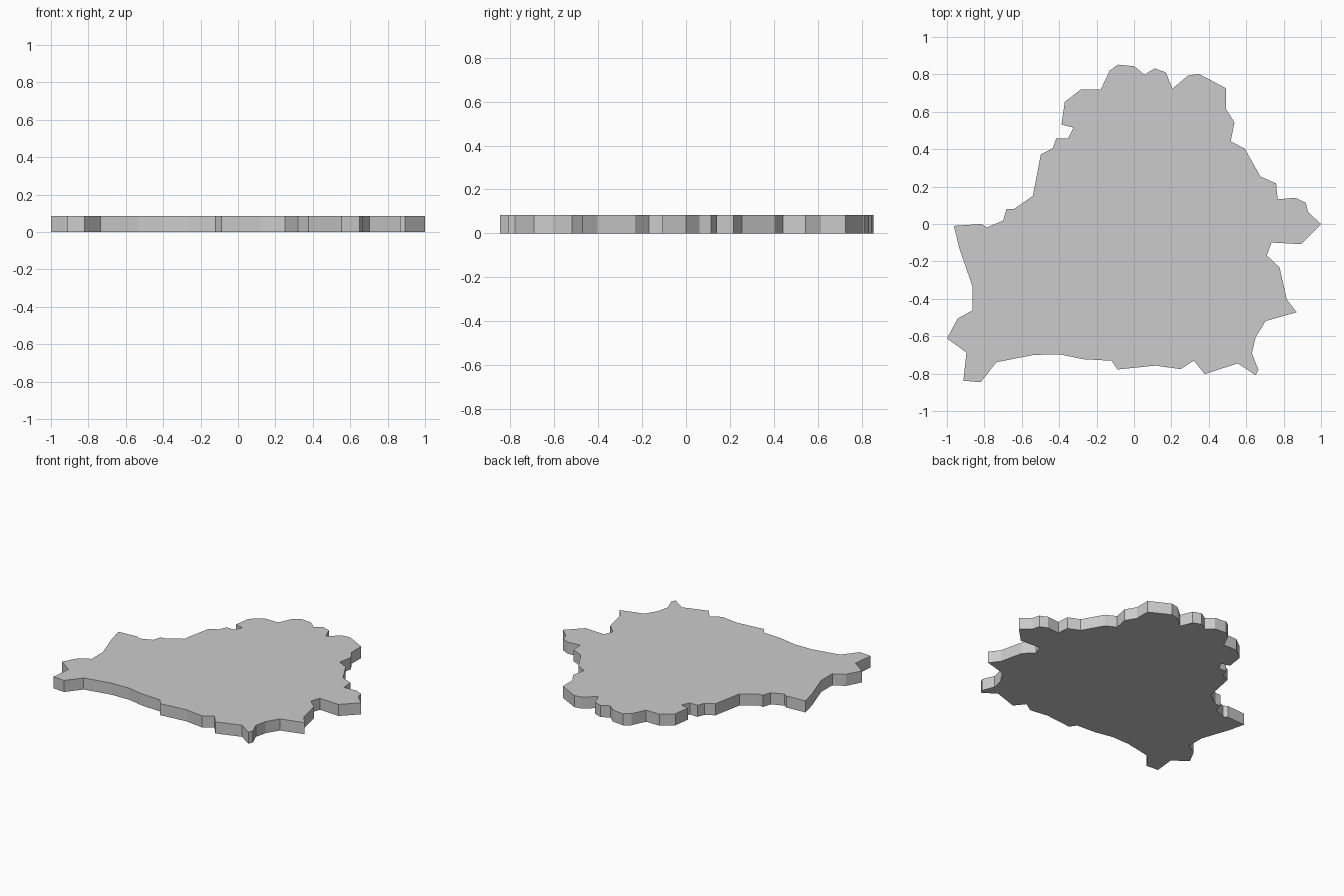
import bpy
import bmesh

THICKNESS = 0.085

# Outline of the plate, clockwise seen from above, one line per side
west_to_north = [
    (-0.963, -0.01), (-0.816, 0.0), (-0.787, -0.018), (-0.70, 0.018), (-0.682, 0.08),
    (-0.642, 0.08), (-0.541, 0.15), (-0.498, 0.372), (-0.435, 0.405), (-0.415, 0.458),
    (-0.352, 0.458), (-0.324, 0.515), (-0.388, 0.532), (-0.37, 0.653), (-0.286, 0.718)]
north = [
    (-0.178, 0.718), (-0.13, 0.82), (-0.086, 0.852), (0.003, 0.843), (0.056, 0.798),
    (0.11, 0.832), (0.17, 0.81), (0.206, 0.724), (0.288, 0.793), (0.345, 0.803)]
east = [
    (0.492, 0.726), (0.492, 0.615), (0.537, 0.543), (0.517, 0.442), (0.592, 0.403),
    (0.676, 0.254), (0.76, 0.217), (0.768, 0.132), (0.863, 0.14), (0.918, 0.114),
    (0.932, 0.062), (1.0, 0.0), (0.892, -0.108), (0.735, -0.099), (0.71, -0.168),
    (0.778, -0.232), (0.817, -0.403), (0.87, -0.472), (0.703, -0.519), (0.65, -0.607)]
south = [
    (0.63, -0.692), (0.665, -0.778), (0.65, -0.808), (0.554, -0.745), (0.378, -0.803),
    (0.32, -0.73), (0.25, -0.776), (0.114, -0.757), (-0.088, -0.778), (-0.12, -0.731),
    (-0.27, -0.723), (-0.398, -0.697), (-0.537, -0.70), (-0.735, -0.739), (-0.82, -0.846)]
west = [
    (-0.912, -0.838), (-0.896, -0.687), (-1.0, -0.612), (-0.943, -0.506),
    (-0.864, -0.462), (-0.864, -0.333), (-0.934, -0.13)]
outline = west_to_north + north + east + south + west

# Flat plate: one face extruded straight up
bm = bmesh.new()
base = bm.faces.new([bm.verts.new((x, y, 0)) for x, y in outline])
top = bmesh.ops.extrude_face_region(bm, geom=[base], use_keep_orig=True)
top_verts = [g for g in top["geom"] if isinstance(g, bmesh.types.BMVert)]
bmesh.ops.translate(bm, verts=top_verts, vec=(0, 0, THICKNESS))
bmesh.ops.recalc_face_normals(bm, faces=bm.faces)

mesh = bpy.data.meshes.new("map_plate")
bm.to_mesh(mesh)
bm.free()
plate = bpy.data.objects.new("map_plate", mesh)
bpy.context.collection.objects.link(plate)
